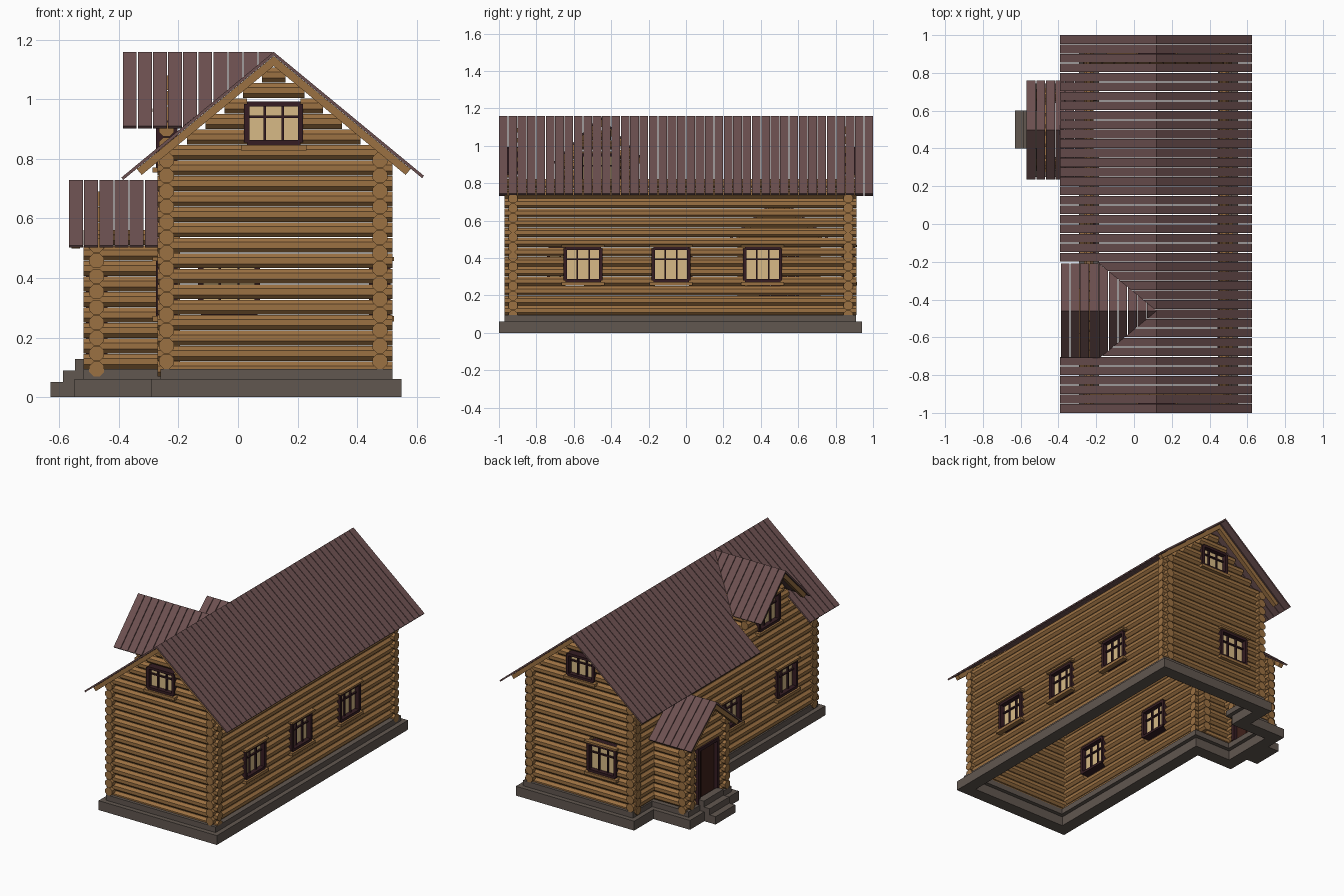
import bpy, bmesh
from math import cos, sin, pi
from mathutils import Vector

if "Cube" in bpy.data.objects:
    bpy.data.objects.remove(bpy.data.objects["Cube"])

COLORS = {"log": (.33, .165, .055), "roof": (.15, .08, .08), "stone": (.12, .095, .08),
          "frame": (.035, .012, .016), "glass": (.68, .49, .24), "door": (.05, .015, .01)}
MATS = {}
for k, c in COLORS.items():
    MATS[k] = bpy.data.materials.new(k)
    MATS[k].diffuse_color = (*c, 1)
PARTS = {}


def part(name, mat):
    return PARTS.setdefault(name, (bmesh.new(), mat))[0]


def hexa(bm, a, b):
    """Solid between two matching quads."""
    va, vb = [bm.verts.new(p) for p in a], [bm.verts.new(p) for p in b]
    n = len(a)
    bm.faces.new(va)
    bm.faces.new(vb[::-1])
    for i in range(n):
        j = (i + 1) % n
        bm.faces.new((va[j], va[i], vb[i], vb[j]))


def place(axis, u, v, z):
    """u runs along the wall axis, v across it."""
    return (u, v, z) if axis == 'x' else (v, u, z)


def box(bm, axis, u0, u1, v0, v1, z0, z1):
    ring = [(u0, v0), (u1, v0), (u1, v1), (u0, v1)]
    hexa(bm, [place(axis, u, v, z0) for u, v in ring], [place(axis, u, v, z1) for u, v in ring])


def slab(bm, quad, t):
    """Quad thickened downwards along its normal."""
    q = [Vector(p) for p in quad]
    n = (q[2] - q[0]).cross(q[3] - q[1]).normalized()
    n *= t if n.z > 0 else -t
    hexa(bm, q, [p - n for p in q])


R, PITCH = .027, .052


def log(bm, axis, v, z, a, b):
    ring = [(R * cos(pi / 8 + i * pi / 4), R * sin(pi / 8 + i * pi / 4)) for i in range(8)]
    hexa(bm, [place(axis, a, v + p, z + q) for p, q in ring],
         [place(axis, b, v + p, z + q) for p, q in ring])


def wall(name, axis, v, a, b, z0, z1, openings=(), gable=None):
    """Stack of logs, split at openings (u0, u1, z0, z1); gable = (centre, apex z, slope)."""
    bm, z = part(name, "log"), z0
    while z <= z1:
        lo, hi = a, b
        if gable:
            hw = (gable[1] - z) / gable[2]
            lo, hi = max(a, gable[0] - hw), min(b, gable[0] + hw)
        start = lo
        for u0, u1, oz0, oz1 in sorted(openings):
            if oz0 - .012 < z < oz1 + .012:
                if u0 - start > .01:
                    log(bm, axis, v, z, start, u0)
                start = u1
        if hi - start > .01:
            log(bm, axis, v, z, start, hi)
        z += PITCH


def window(name, axis, v, out, u, z0, z1, w=.19, head=True):
    """Framed pane with two mullions, a crossbar, and head and sill boards."""
    f, h = part(name + "_frame", "frame"), w / 2
    d, e = .036, .018
    for s in (-1, 1):
        box(f, axis, u + s * h - .009, u + s * h + .009, v - d, v + d, z0, z1)
        box(f, axis, u + s * w / 6 - .004, u + s * w / 6 + .004, v - e, v + e, z0, z1)
    for z in (z0, z1):
        box(f, axis, u - h, u + h, v - d, v + d, z - .008, z + .008)
    zc = z0 + (z1 - z0) * .67
    box(f, axis, u - h, u + h, v - e, v + e, zc - .004, zc + .004)
    box(part(name + "_glass", "glass"), axis, u - h, u + h, v - .006, v + .006, z0, z1)
    c = part(name + "_boards", "log")
    v0, v1 = sorted((v + out * .015, v + out * .048))
    box(c, axis, u - h - .02, u + h + .02, v0, v1, z0 - .026, z0 - .008)
    if head:
        box(c, axis, u - h - .02, u + h + .02, v0, v1, z1 + .008, z1 + .02)
    return (u - h, u + h, z0, z1)


def roof(name, axis, t0, t1, n, c, zr, slope, side, reach):
    """Row of thin planks running from the ridge down one slope."""
    bm, step = part(name, "roof"), (t1 - t0) / n
    for i in range(n):
        a, b = t0 + i * step, t0 + (i + 1) * step - .004
        m = (a + b) / 2
        da, db = max(.002, reach(a, m)), max(.002, reach(b, m))
        slab(bm, [place(axis, t, c + side * d, zr - slope * d)
                  for t, d in ((a, 0), (b, 0), (b, db), (a, da))], .01)


def rafters(name, axis, t, c, zr, slope, length):
    """Pair of sloping timbers under a gable edge."""
    for s in (-1, 1):
        slab(part(name, "log"), [place(axis, q, c + s * d, zr - .014 - slope * d)
             for q, d in ((t - .014, 0), (t + .014, 0), (t + .014, length), (t - .014, length))], .026)


# Stepped foundation ring following house and porch outline
def inset(pts, d):
    out = []
    for i, p in enumerate(pts):
        a, b = Vector(p) - Vector(pts[i - 1]), Vector(pts[(i + 1) % len(pts)]) - Vector(p)
        a.normalize(), b.normalize()
        out.append((p[0] - (a.y + b.y) * d, p[1] + (a.x + b.x) * d))
    return out


OUT = [(-.29, -1), (.55, -1), (.55, .94), (-.29, .94), (-.29, .745), (-.55, .745), (-.55, .25), (-.29, .25)]
for name, d0, d1, z0, z1 in (("foundation_base", 0, .08, 0, .06), ("foundation_top", .03, .105, .06, .095)):
    bm, o, n = part(name, "stone"), inset(OUT, d0), inset(OUT, d1)
    rings = [[bm.verts.new((*p, z)) for p in loop] for loop, z in ((o, z0), (o, z1), (n, z1), (n, z0))]
    for k in range(4):
        r, s = rings[k], rings[(k + 1) % 4]
        for i in range(8):
            j = (i + 1) % 8
            bm.faces.new((r[i], r[j], s[j], s[i]))

# Porch steps
for x, z0, z1 in ((-.63, 0, .05), (-.588, .05, .09), (-.547, .09, .128)):
    box(part("porch_steps", "stone"), 'x', x, -.5, .4, .6, z0, z1)

# Main house walls with their windows
XL, XR, YF, YB, XC = -.24, .477, -.925, .867, .12
ZS, ZF, ZT = .12, .094, .815
RIDGE, SM, SD, SP = 1.16, .825, 1.0, .84
right = [window(f"right_window_{i}", 'y', XR, 1, y, .28, .45) for i, y in enumerate((-.55, -.08, .41))]
left = [window(f"left_window_{i}", 'y', XL, -1, y, .28, .45) for i, y in enumerate((-.64, -.07))]
dormer = window("dormer_window", 'y', XL, -1, -.46, .78, .95, .2)
front = [window("front_gable_window", 'x', YF, -1, XC, .855, .985, .18, False)]
back = [window("back_gable_window", 'x', YB, 1, XC, .855, .985, .18, False),
        window("back_window", 'x', YB, 1, -.03, .28, .45)]
wall("right_wall", 'y', XR, -.97, .912, ZS, ZT, right)
wall("left_wall", 'y', XL, -.97, .912, ZS, ZT, left + [dormer, (.4, .59, .09, .44)])
for name, v, ops in (("front_wall", YF, front), ("back_wall", YB, back)):
    wall(name, 'x', v, -.27, .52, ZF, 1.1, ops, (XC, RIDGE - .045, SM))

# Dormer gable, porch walls and door
wall("dormer_gable", 'y', XL, -.67, -.25, ZS + 14 * PITCH, 1.1, [dormer], (-.46, RIDGE - .045, SD))
YP, XP = .4975, -.475
for y in (.32, .675):
    wall("porch_side_walls", 'x', y, -.52, -.195, ZS, .55)
wall("porch_front_wall", 'y', XP, .275, .72, ZF, .68, [(.4, .595, .09, .44)], (YP, .73 - .04, SP))
door, jamb = part("porch_door", "door"), part("door_frame", "frame")
for i in range(4):
    box(door, 'y', .41 + i * .044, .452 + i * .044, XP - .012, XP + .012, .1, .43)
for y in (.4, .595):
    box(jamb, 'y', y - .01, y + .01, XP - .036, XP + .036, .095, .445)
box(jamb, 'y', .39, .605, XP - .036, XP + .036, .43, .45)


# Roofs: the left main slope is cut along the dormer valleys
def left_reach(t, m):
    return abs(t + .46) * SD / SM if abs(m + .46) < .248 else .512


roof("main_roof_right", 'y', -1, 1.004, 40, XC, RIDGE, SM, 1, lambda t, m: .505)
roof("main_roof_left", 'y', -1, 1.004, 40, XC, RIDGE, SM, -1, left_reach)
for s in (-1, 1):
    roof("dormer_roof", 'x', -.387, XC, 10, -.46, RIDGE, SD, s, lambda t, m: min(.25, (XC - t) * SM / SD))
    roof("porch_roof", 'x', -.568, -.262, 6, YP, .73, SP, s, lambda t, m: .262)
for y in (-.968, .93):
    rafters("main_rafters", 'y', y, XC, RIDGE, SM, .46)
rafters("dormer_rafters", 'x', -.36, -.46, RIDGE, SD, .225)
rafters("porch_rafters", 'x', -.545, YP, .73, SP, .235)

# Turn the collected parts into objects
for name, (bm, mat) in PARTS.items():
    bmesh.ops.recalc_face_normals(bm, faces=bm.faces)
    me = bpy.data.meshes.new(name)
    bm.to_mesh(me)
    bm.free()
    me.materials.append(MATS[mat])
    bpy.context.collection.objects.link(bpy.data.objects.new(name, me))

for m in bpy.data.materials:
    if m.users and not m.is_grease_pencil:
        m.use_nodes = True
        m.node_tree.nodes["Principled BSDF"].inputs["Base Color"].default_value = m.diffuse_color
